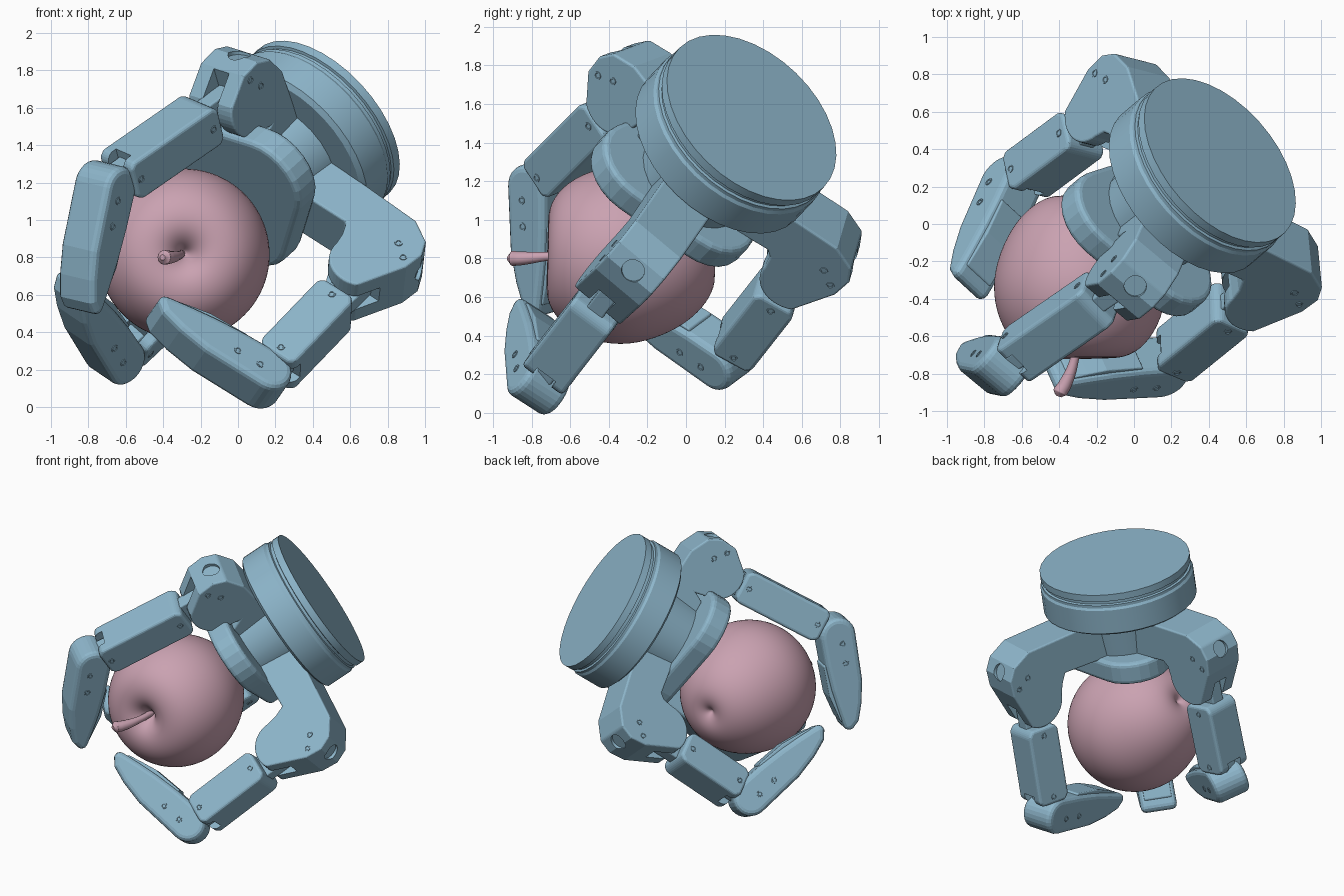
import bpy, bmesh
from math import pi, sin, cos, radians
from mathutils import Vector as V, Matrix

if "Cube" in bpy.data.objects:
    bpy.data.objects.remove(bpy.data.objects["Cube"])

def mat(name, c):
    m = bpy.data.materials.new(name)
    m.diffuse_color = (*c, 1)
    m.use_nodes = True
    m.node_tree.nodes["Principled BSDF"].inputs["Base Color"].default_value = m.diffuse_color
    return m

METAL = mat("blue_metal", (0.27, 0.47, 0.60))
SKIN = mat("pink_skin", (0.59, 0.36, 0.44))

N = V((0.627, 0.536, 0.566)).normalized()   # wrist axis, pointing out of the hand
C = V((0.46, 0.34, 1.53))                   # centre of the wrist face

def frame(o, x, y):
    x = x.normalized()
    z = x.cross(y).normalized()
    y = z.cross(x)
    m = Matrix((x, y, z)).transposed().to_4x4()
    m.translation = o
    return m

def finish(name, bm, m, material, bevel=0, angle=None):
    bmesh.ops.recalc_face_normals(bm, faces=bm.faces)
    me = bpy.data.meshes.new(name)
    bm.to_mesh(me)
    bm.free()
    ob = bpy.data.objects.new(name, me)
    bpy.context.collection.objects.link(ob)
    ob.matrix_world = m
    me.materials.append(material)
    if angle:
        bpy.ops.object.select_all(action='DESELECT')
        bpy.context.view_layer.objects.active = ob
        ob.select_set(True)
        bpy.ops.object.shade_smooth_by_angle(angle=radians(angle))
    if bevel:
        b = ob.modifiers.new("bevel", 'BEVEL')
        b.width, b.segments, b.limit_method, b.angle_limit = bevel, 3, 'ANGLE', radians(35)
    return ob

def prism(name, pts, w, m, bevel=0.02):
    """Outline in local xy, extruded w wide about z = 0."""
    bm = bmesh.new()
    f = bm.faces.new([bm.verts.new((x, y, -w / 2)) for x, y in pts])
    g = bmesh.ops.extrude_face_region(bm, geom=[f])["geom"]
    bmesh.ops.translate(bm, vec=(0, 0, w), verts=[v for v in g if isinstance(v, bmesh.types.BMVert)])
    return finish(name, bm, m, METAL, bevel)

def lathe(name, prof, m, material, steps=48, angle=30):
    """Profile of (radius, height) turned round local z."""
    bm = bmesh.new()
    vs = [bm.verts.new((r, 0, h)) for r, h in prof]
    es = [bm.edges.new(p) for p in zip(vs, vs[1:])]
    bmesh.ops.spin(bm, geom=vs + es, axis=(0, 0, 1), cent=(0, 0, 0), angle=2 * pi, steps=steps)
    bmesh.ops.remove_doubles(bm, verts=bm.verts, dist=1e-4)
    return finish(name, bm, m, material, 0, angle)

def arc(cx, cy, r, a0, a1, n=8):
    return [(cx + r * cos(radians(a0 + (a1 - a0) * i / n)), cy + r * sin(radians(a0 + (a1 - a0) * i / n)))
            for i in range(n + 1)]

def rod(name, m, pos, axis, r, length):
    """Short cylinder centred at a local position along a local axis."""
    rot = V((0, 0, 1)).rotation_difference(V(axis)).to_matrix().to_4x4()
    h = length / 2
    return lathe(name, [(0, -h), (r, -h), (r, h), (0, h)], m @ Matrix.Translation(pos) @ rot, METAL, 20)

def cut(ob, cutter):
    cutter.hide_render = True
    cutter.hide_set(True)
    b = ob.modifiers.new("cut", 'BOOLEAN')
    b.object, b.operation, b.solver = cutter, 'DIFFERENCE', 'EXACT'

def screws(name, m, spots, w):
    # shallow screw heads with a sunken middle on both cheeks
    for k, (x, y) in enumerate(spots):
        for s in (-1, 1):
            flip = Matrix.Translation((x, y, s * w / 2)) @ Matrix.Rotation(0 if s > 0 else pi, 4, 'X')
            lathe(f"{name}_screw_{k}", [(0.012, -.01), (0.012, .002), (.014, .004), (.021, .004), (.023, -.01)],
                  m @ flip, METAL, 14)

# wrist: plate, grooves and thick drum
R = 0.52
wrist = frame(C, N.orthogonal(), N.cross(N.orthogonal()))
lathe("wrist_drum", [(0, 0), (R, 0), (R, -.05), (R - .015, -.055), (R - .015, -.075), (R, -.08), (R, -.10),
                     (R + .01, -.115), (R + .01, -.29), (R - .02, -.31), (0, -.31)], wrist, METAL, 36, 20)
lathe("palm_hub", [(0, -.29), (.33, -.29), (.30, -.62), (0, -.62)], wrist, METAL, 24)

# fingers: joint, elbow, tip
FINGERS = {"upper": ((-.03, -.29, 1.65), (-.71, -.76, 1.18), (-.85, -.74, .52)),
           "back": ((-.14, .585, .765), (-.66, .20, .275), (-.90, -.34, .65)),
           "lower": ((.655, -.345, .69), (.135, -.765, .15), (-.46, -.80, .51))}
corners = []
for name, (J, E, T) in FINGERS.items():
    J, E, T = V(J), V(E), V(T)
    d = J - C
    dep, rad = -d.dot(N), d + N * -d.dot(N)
    rj = rad.length
    r = rad.normalized()
    corners.append(-r)
    lat = N.cross(r)

    # housing: arm from hub, bent down to the knuckle joint (x radial, y depth)
    m = frame(C, r, -N)
    k = max(.47, dep - .24)
    pts = [(.05, .29), (rj + .04, .315), (rj + .17, k - .09), (rj + .215, k), (rj + .205, k + .12)]
    pts += arc(rj, dep, .18, 60, 180, 14)
    pts += [(rj - .195, dep - .07), (rj - .23, .575), (.05, .59)]
    house = prism(name + "_housing", pts, .31, m, .012)
    cut(house, rod(name + "_eye_cutter", m, (rj + .215, k - .03, 0), (1, -.4, 0), .06, .07))
    cut(house, prism(name + "_slot_cutter", [(rj - .3, dep + .02), (rj + .3, dep + .02), (rj + .3, dep + .3),
                                             (rj - .3, dep + .3)], .11, m, 0))
    screws(name + "_housing", m, [(rj + .15, k + .08), (rj + .07, k + .02)], .31)

    # first link: narrow neck, then a box with a chamfered shell
    t = (E - J).normalized()
    L = (E - J).length
    m = frame(J, t, lat.cross(t))
    prism(name + "_neck", arc(0, 0, .09, 90, 270) + [(L, -.07), (L, .07)], .10, m, .01)
    a, b = .20, L - .10
    link = prism(name + "_link", [(a, -.09), (a + .04, -.12), (b - .03, -.12), (b, -.09), (b, .09),
                                  (b - .04, .12), (a + .03, .12), (a, .09)], .26, m, .02)
    cut(link, prism(name + "_groove_cutter", [(b - .07, -.2), (b + .1, -.2), (b + .1, .2), (b - .07, .2)], .12, m, 0))
    screws(name + "_link", m, [(b - .05, 0), (a + .06, 0)], .26)

    # fingertip: round elbow tapering to a blunt end
    t = (T - E).normalized()
    L = (T - E).length
    m = frame(E, t, lat.cross(t))
    pts = arc(0, 0, .125, 90, 270, 14)
    pts += [(.35, -.12), (L * .75, -.09), (L * .93, -.05), (L, .0), (L + .01, .05), (L * .92, .065),
            (L * .75, .085), (.38, .105), (.2, .12)]
    prism(name + "_fingertip", pts, .25, m, .035)
    pad = [(.18, .10), (L * .92, .05), (L * .9, .075), (L * .76, .10), (.42, .125), (.2, .132)]
    prism(name + "_grip_pad", pad, .19, m, .008)
    screws(name + "_fingertip", m, [(.06, -.02), (.20, -.02)], .25)

# palm pad: rounded triangle with its corners between the fingers
outline = []
ux = corners[0]
uy = N.cross(ux)
for ang in (0, 120, 240):
    c = V((cos(radians(ang)), sin(radians(ang)))) * .25
    outline += arc(c.x, c.y, .26, ang - 60, ang + 60, 8)
prism("palm_pad", outline, .16, frame(C - N * .65 - ux * .05, ux, uy), .03)

# apple with stem and blossom dimples
A = V((-.29, -.29, .815))
axis = V((.01, -.85, .02)).normalized()
am = frame(A, axis.orthogonal(), axis.cross(axis.orthogonal()))
apple = lathe("apple", [(0, .31), (.02, .32), (.05, .37), (.11, .42), (.20, .435), (.32, .395), (.425, .26),
                        (.472, .08), (.45, -.09), (.37, -.27), (.26, -.39), (.15, -.445), (.07, -.44),
                        (.03, -.42), (0, -.39)], am, SKIN, 32, 180)
sub = apple.modifiers.new("smooth", 'SUBSURF')
sub.levels = sub.render_levels = 2

# stem: tapered curved tube with a rounded end
cu = bpy.data.curves.new("apple_stem", 'CURVE')
cu.dimensions, cu.bevel_depth, cu.bevel_resolution, cu.use_fill_caps = '3D', .03, 4, True
s = cu.splines.new('BEZIER')
path = [((-.30, -.56, .82), .7), ((-.32, -.73, .81), .8), ((-.37, -.86, .80), 1.2),
        ((-.395, -.90, .80), 1.3), ((-.403, -.922, .80), .5)]
s.bezier_points.add(len(path) - 1)
for p, (co, rr) in zip(s.bezier_points, path):
    p.co, p.radius = co, rr
    p.handle_left_type = p.handle_right_type = 'AUTO'
stem = bpy.data.objects.new("apple_stem", cu)
bpy.context.collection.objects.link(stem)
cu.materials.append(SKIN)
